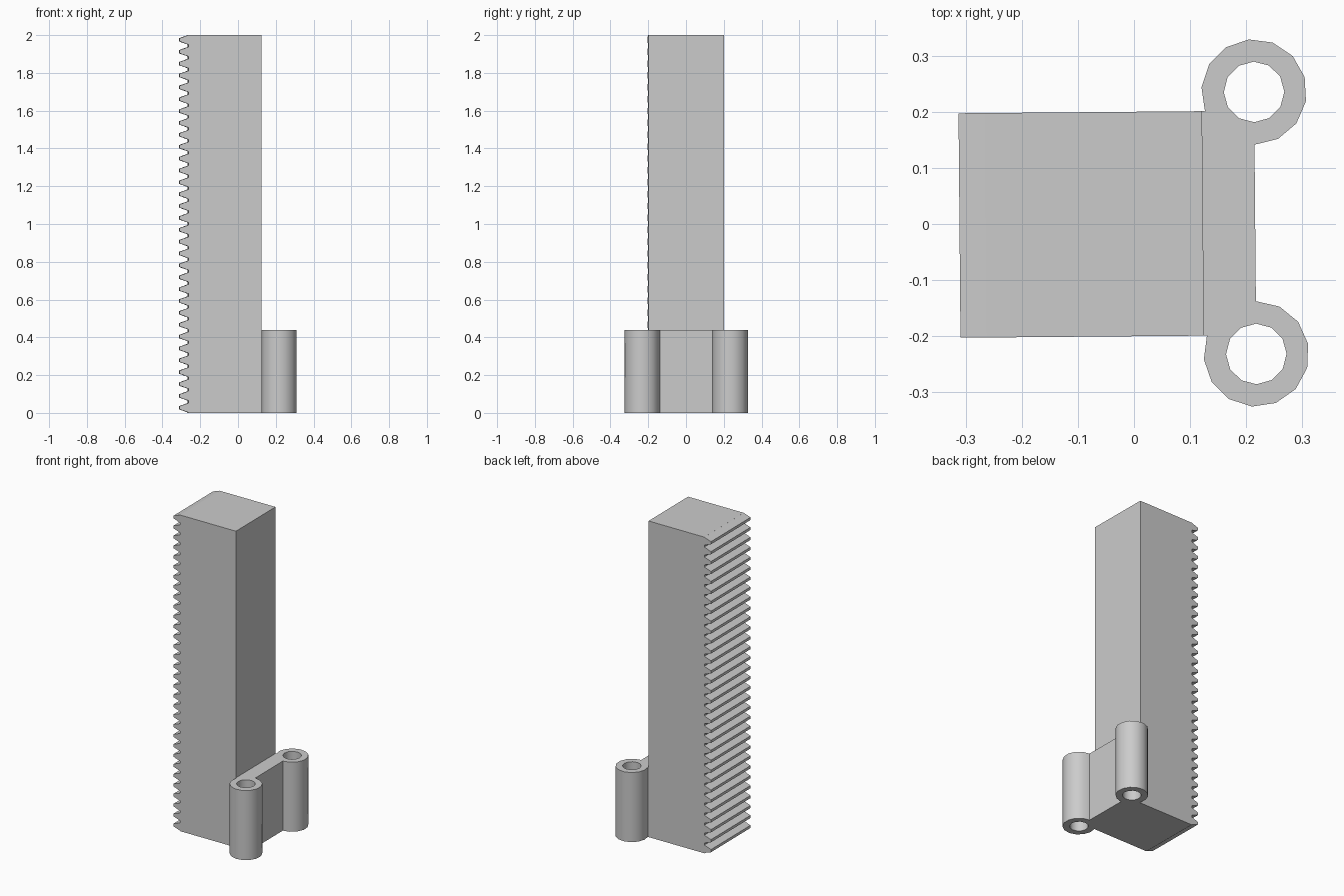
import bpy, bmesh, math
from mathutils import Matrix, Vector

if "Cube" in bpy.data.objects:
    bpy.data.objects.remove(bpy.data.objects["Cube"], do_unlink=True)

GREY = (0.6, 0.6, 0.6, 1)
mat = bpy.data.materials.new("plain grey")
mat.use_nodes = True
mat.diffuse_color = GREY
mat.node_tree.nodes["Principled BSDF"].inputs["Base Color"].default_value = GREY


def extrude_loops(name, loops, depth):
    """Fill closed loops (first outer, rest holes) and extrude along depth."""
    bm = bmesh.new()
    for loop in loops:
        verts = [bm.verts.new(p) for p in loop]
        for a, b in zip(verts, verts[1:] + verts[:1]):
            bm.edges.new((a, b))
    bmesh.ops.triangle_fill(bm, edges=bm.edges[:], use_beauty=True)
    caps = bmesh.ops.extrude_face_region(bm, geom=bm.faces[:], use_keep_orig=True)
    moved = [g for g in caps["geom"] if isinstance(g, bmesh.types.BMVert)]
    bmesh.ops.translate(bm, verts=moved, vec=depth)
    bmesh.ops.recalc_face_normals(bm, faces=bm.faces[:])
    # The whole part is turned very slightly about the vertical axis
    bmesh.ops.rotate(bm, verts=bm.verts[:], cent=(0, 0, 0),
                     matrix=Matrix.Rotation(math.radians(0.5), 3, 'Z'))
    mesh = bpy.data.meshes.new(name)
    bm.to_mesh(mesh)
    bm.free()
    mesh.materials.append(mat)
    obj = bpy.data.objects.new(name, mesh)
    bpy.context.collection.objects.link(obj)
    bpy.ops.object.select_all(action='DESELECT')
    obj.select_set(True)
    bpy.context.view_layer.objects.active = obj
    bpy.ops.object.shade_smooth_by_angle(angle=math.radians(40))
    return obj


# Toothed bar: side profile with trapezoid rack teeth, extruded front to back
ROOT, TIP, WALL, HALF = -0.265, -0.311, 0.123, 0.2
MODULE = 0.02
pitch = math.pi * MODULE
tip_half, root_half = 0.0085, 0.0248
profile = [(WALL, 0), (WALL, 2), (ROOT, 2)]
for i in range(32):
    z = 1.975 - i * pitch
    profile += [(ROOT, z + root_half), (TIP, z + tip_half),
                (TIP, z - tip_half), (ROOT, z - root_half)]
profile.append((ROOT, 0))
extrude_loops("toothed_bar", [[Vector((x, -HALF, z)) for x, z in profile]],
              (0, 2 * HALF, 0))

# Mounting bracket: plate with a round hinge barrel at each end
BX, BY, R, HOLE = 0.216, 0.2335, 0.094, 0.054


def arc(radius, start, end, steps):
    return [Vector((BX + radius * math.cos(a), BY + radius * math.sin(a), 0))
            for a in (math.radians(start + (end - start) * i / steps)
                      for i in range(steps + 1))]


def mirrored(points):
    return [Vector((p.x, -p.y, p.z)) for p in reversed(points)]


half = arc(R, -90, 201, 11) + [Vector((WALL, HALF, 0))]
hole = arc(HOLE, 0, 360, 12)[:-1]
extrude_loops("hinge_bracket", [half + mirrored(half), hole, mirrored(hole)],
              (0, 0, 0.44))
